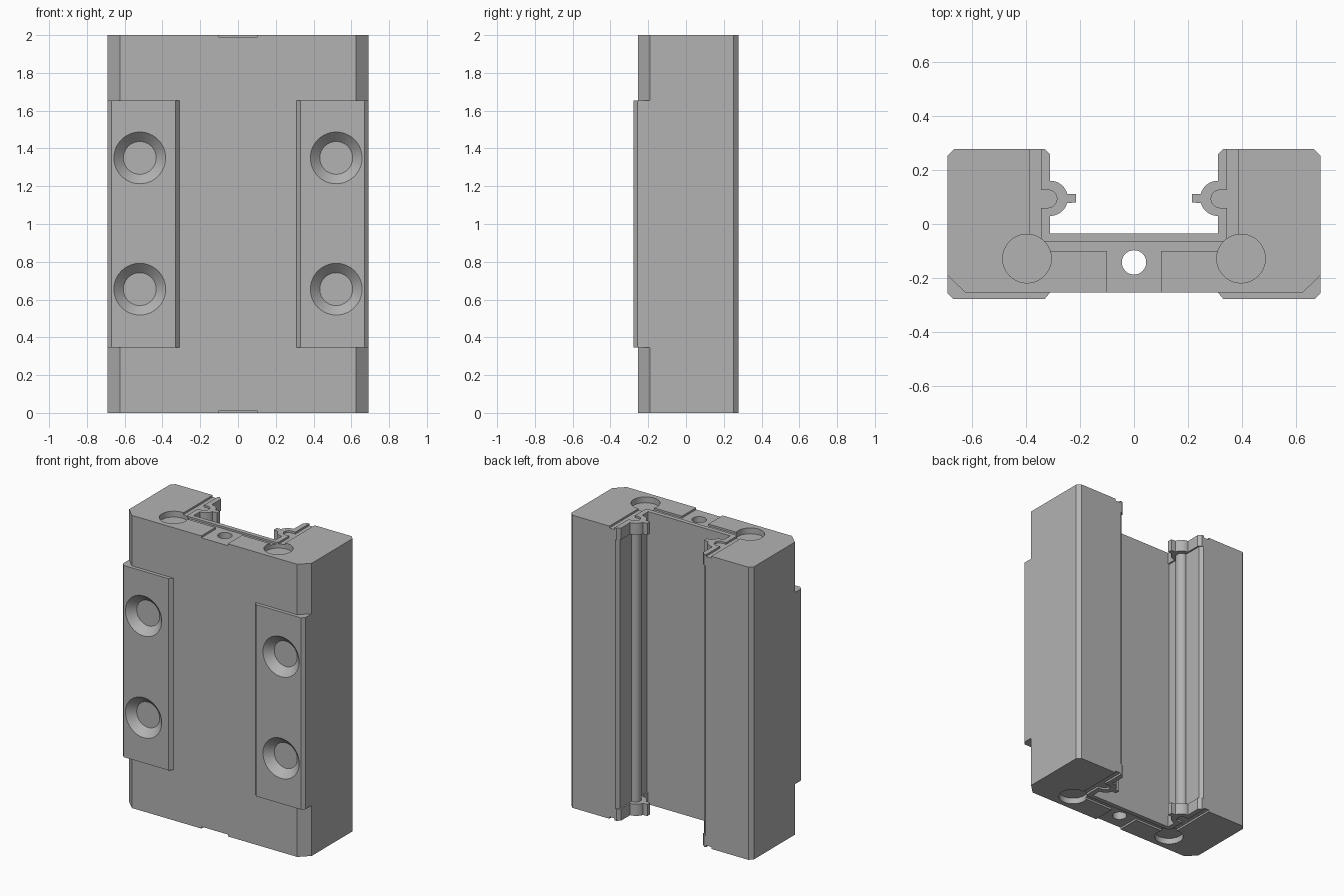
import bpy, bmesh, math
from mathutils import Matrix, Vector

cube = bpy.data.objects.get("Cube")
if cube:
    bpy.data.objects.remove(cube)

GREY = (0.45, 0.45, 0.45, 1)
mat = bpy.data.materials.new("plain grey metal")
mat.use_nodes = True
mat.diffuse_color = GREY
mat.node_tree.nodes["Principled BSDF"].inputs["Base Color"].default_value = GREY


def finish(name, bm):
    bmesh.ops.recalc_face_normals(bm, faces=bm.faces)
    mesh = bpy.data.meshes.new(name)
    bm.to_mesh(mesh)
    bm.free()
    mesh.materials.append(mat)
    ob = bpy.data.objects.new(name, mesh)
    bpy.context.collection.objects.link(ob)
    return ob


def prism(name, half, z0, z1):
    """Extrude a half outline, mirrored across x = 0, between two heights."""
    outline = half + [(-x, y) for x, y in reversed(half) if x > 0]
    bm = bmesh.new()
    face = bm.faces.new([bm.verts.new((x, y, z0)) for x, y in outline])
    ext = bmesh.ops.extrude_face_region(bm, geom=[face])
    moved = [v for v in ext["geom"] if isinstance(v, bmesh.types.BMVert)]
    bmesh.ops.translate(bm, verts=moved, vec=(0, 0, z1 - z0))
    return finish(name, bm)


def cylinder(name, centre, r1, r2, depth, along_y=False):
    rot = Matrix.Rotation(-math.pi / 2, 4, 'X') if along_y else Matrix()
    bm = bmesh.new()
    bmesh.ops.create_cone(bm, cap_ends=True, segments=48, radius1=r1, radius2=r2,
                          depth=depth, matrix=Matrix.Translation(Vector(centre)) @ rot)
    return finish(name, bm)


def arc(cx, cy, r, a0, a1, n=10):
    angles = [math.radians(a0 + (a1 - a0) * i / n) for i in range(n + 1)]
    return [(cx + r * math.cos(a), cy + r * math.sin(a)) for a in angles]


def select_only(ob):
    bpy.ops.object.select_all(action='DESELECT')
    ob.select_set(True)
    bpy.context.view_layer.objects.active = ob


def cut(target, cutter):
    select_only(target)
    mod = target.modifiers.new("cut", 'BOOLEAN')
    mod.operation = 'DIFFERENCE'
    mod.solver = 'EXACT'
    mod.object = cutter
    bpy.ops.object.modifier_apply(modifier=mod.name)
    bpy.data.objects.remove(cutter)


FRONT, BACK, PAD, SIDE, FLOOR = -0.253, 0.277, -0.277, 0.69, -0.035
PLATE, CAP = 0.08, 0.345          # heights where end plate and end cap stop


def legs(wall):
    """Outer side, chamfered back and inner wall top of one leg."""
    return [(SIDE, 0.252), (SIDE - 0.025, BACK), (wall + 0.02, BACK), (wall, BACK - 0.02)]


cap_front = [(0, FRONT), (0.625, FRONT), (SIDE, -0.19)]
pad_front = [(0, FRONT), (0.31, FRONT), (0.33, PAD), (0.67, PAD), (SIDE, PAD + 0.02)]
inner = [(0.32, FLOOR), (0, FLOOR)]

# End plate outline: rounded lip with a small tab on the inner wall
lip = (arc(0.31, 0.095, 0.065, 90, 165) + [(0.215, 0.111), (0.215, 0.079)]
       + arc(0.31, 0.095, 0.065, 195, 270))
plate_outline = cap_front + legs(0.31) + lip + [(0.31, FLOOR), (0, FLOOR)]

# Shallow channel sunk into each end face, joined to the middle slot
channel = ([(0, -0.3), (0.1, -0.3), (0.1, -0.1), (0.385, -0.1), (0.385, 0.3),
            (0.345, 0.3), (0.345, 0.126)] + arc(0.318, 0.093, 0.033, 90, 270)
           + [(0.345, 0.06), (0.345, -0.065), (0, -0.065)])

# Main block with raised mounting pads
block = prism("main_block", pad_front + legs(0.32) + inner, CAP, 2 - CAP)
for x in (-0.52, 0.52):
    for z in (0.655, 1.35):
        cut(block, cylinder("countersink", (x, PAD + 0.02, z), 0.147, 0.087, 0.06, True))
parts = [block]

# Both ends: cap, plate and their recesses
for end, top in (("lower", False), ("upper", True)):
    def span(a, b):
        return (2 - b, 2 - a) if top else (a, b)
    cap = prism(end + "_end_cap", cap_front + legs(0.32) + inner, *span(PLATE, CAP))
    plate = prism(end + "_end_plate", plate_outline, *span(0, PLATE))
    cut(plate, prism("channel_cutter", channel, *span(-0.05, 0.013)))
    face_z = 2 if top else 0
    for x in (-0.396, 0.396):
        cut(plate, cylinder("recess", (x, -0.128, face_z), 0.09, 0.09, 0.08))
    parts += [cap, plate]

# Lubrication bore through the whole length
for ob in parts:
    cut(ob, cylinder("bore", (0, -0.142, 1), 0.045, 0.045, 2.4))

# Ball retainer rods along the inner walls
for side, s in (("left", 1), ("right", -1)):
    parts.append(cylinder(side + "_retainer_rod", (s * 0.316, 0.093, 1),
                          0.038, 0.038, 2 - 2 * PLATE))

for ob in parts:
    select_only(ob)
    bpy.ops.object.shade_smooth_by_angle(angle=math.radians(25))
